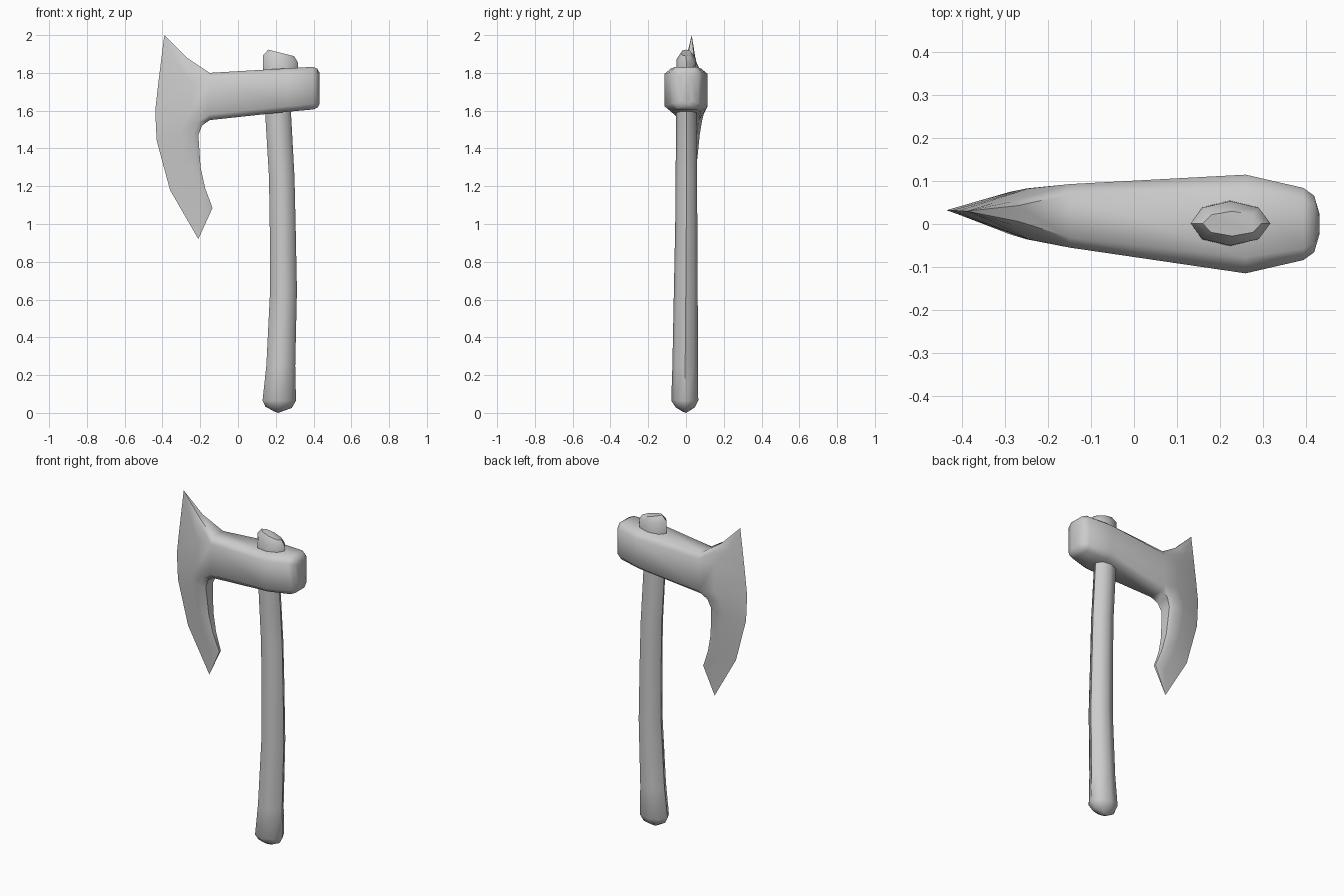
import bpy, bmesh, math
from mathutils import Vector

if "Cube" in bpy.data.objects:
    bpy.data.objects.remove(bpy.data.objects["Cube"])


def finish(bm, name, angle):
    bmesh.ops.remove_doubles(bm, verts=bm.verts, dist=0.0005)
    bmesh.ops.recalc_face_normals(bm, faces=bm.faces)
    me = bpy.data.meshes.new(name)
    bm.to_mesh(me)
    bm.free()
    ob = bpy.data.objects.new(name, me)
    bpy.context.collection.objects.link(ob)
    bpy.ops.object.select_all(action='DESELECT')
    ob.select_set(True)
    bpy.context.view_layer.objects.active = ob
    bpy.ops.object.shade_smooth_by_angle(angle=math.radians(angle))
    return ob


def bridge(bm, a, b, skip=()):
    n = len(a)
    for i in range(n):
        if i not in skip:
            j = (i + 1) % n
            bm.faces.new((a[i], a[j], b[j], b[i]))


# Handle: curved eight-sided loft (z, x min, x max, y min, y max, slope of section)
sections = [
    (0.008, 0.19, 0.235, -0.02, 0.015, 0),
    (0.03, 0.145, 0.285, -0.055, 0.047, -0.05),
    (0.065, 0.13, 0.307, -0.078, 0.065, 0),
    (0.25, 0.15, 0.303, -0.072, 0.063, 0),
    (0.65, 0.17, 0.312, -0.064, 0.062, 0),
    (1.0, 0.168, 0.305, -0.057, 0.06, 0),
    (1.25, 0.164, 0.299, -0.055, 0.058, 0),
    (1.6, 0.143, 0.28, -0.052, 0.055, 0),
    (1.80, 0.132, 0.315, -0.052, 0.055, 0),
    (1.873, 0.132, 0.318, -0.05, 0.053, -0.2),
    (1.906, 0.16, 0.297, -0.028, 0.03, -0.25),
]
bm = bmesh.new()
rings = []
for z, x0, x1, y0, y1, slope in sections:
    ring = []
    for k in range(8):
        t = math.tau * k / 8
        dx = math.cos(t) * (x1 - x0) / 2
        ring.append(bm.verts.new(((x0 + x1) / 2 + dx,
                                  (y0 + y1) / 2 + math.sin(t) * (y1 - y0) / 2,
                                  max(0, z + slope * dx))))
    rings.append(ring)
for a, b in zip(rings, rings[1:]):
    bridge(bm, a, b)
tip = bm.verts.new((0.212, 0, 0))
for i in range(8):
    bm.faces.new((tip, rings[0][i], rings[0][(i + 1) % 8]))
bm.faces.new(rings[-1])
finish(bm, "handle", 50)


# Axe head: bearded blade and socket in one mesh
def cy(x):
    return max(0, (0.26 - x) * 0.0463)


BEVEL = 0.68
# Blade stations: cutting edge, shoulder, back edge (x, z each) and half thickness
blade = [
    ((-0.39, 2.0), (-0.39, 2.0), (-0.39, 2.0), 0.0),
    ((-0.409, 1.85), (-0.285, 1.865), (-0.27, 1.88), 0.027),
    ((-0.425, 1.72), (-0.15, 1.77), (-0.15, 1.80), 0.074),
    ((-0.437, 1.61), (-0.15, 1.58), (-0.15, 1.55), 0.074),
    ((-0.435, 1.52), (-0.21, 1.54), (-0.19, 1.522), 0.062),
    ((-0.43, 1.44), (-0.235, 1.475), (-0.21, 1.47), 0.05),
    ((-0.395, 1.31), (-0.22, 1.30), (-0.198, 1.30), 0.033),
    ((-0.36, 1.18), (-0.19, 1.185), (-0.174, 1.19), 0.022),
    ((-0.285, 1.05), (-0.148, 1.083), (-0.135, 1.085), 0.011),
    ((-0.21, 0.92), (-0.21, 0.92), (-0.21, 0.92), 0.0),
]
bm = bmesh.new()
rings = []
for e, m, b, h in blade:
    e, m, b = Vector(e), Vector(m), Vector(b)
    mid = m.lerp(e, 0.35)
    pts = [(e, 0), (mid, 0.8), (m, 1), (b, BEVEL), (b, -BEVEL), (m, -1), (mid, -0.8)]
    rings.append([bm.verts.new((p.x, cy(p.x) + s * h, p.y)) for p, s in pts])
for i, (a, b) in enumerate(zip(rings, rings[1:])):
    bridge(bm, a, b, skip=(2, 3, 4) if i == 2 else ())

# Socket sections: x, half width, bottom, top, bevel height
socket = [
    (-0.15, 0.074, 1.55, 1.80, 0.03),
    (0.26, 0.115, 1.594, 1.824, 0.03),
    (0.395, 0.084, 1.606, 1.832, 0.03),
    (0.42, 0.066, 1.615, 1.822, 0.025),
    (0.432, 0.025, 1.635, 1.80, 0.02),
]
prev = None
for x, h, z0, z1, c in socket:
    half = [(1, z0 + c), (1, z1 - c), (BEVEL, z1), (-BEVEL, z1),
            (-1, z1 - c), (-1, z0 + c), (-BEVEL, z0), (BEVEL, z0)]
    ring = [bm.verts.new((x, cy(x) + s * h, z)) for s, z in half]
    if prev:
        bridge(bm, prev, ring)
    prev = ring
bm.faces.new(prev)
bmesh.ops.dissolve_degenerate(bm, dist=0.0003, edges=bm.edges)
finish(bm, "axe_head", 50)
